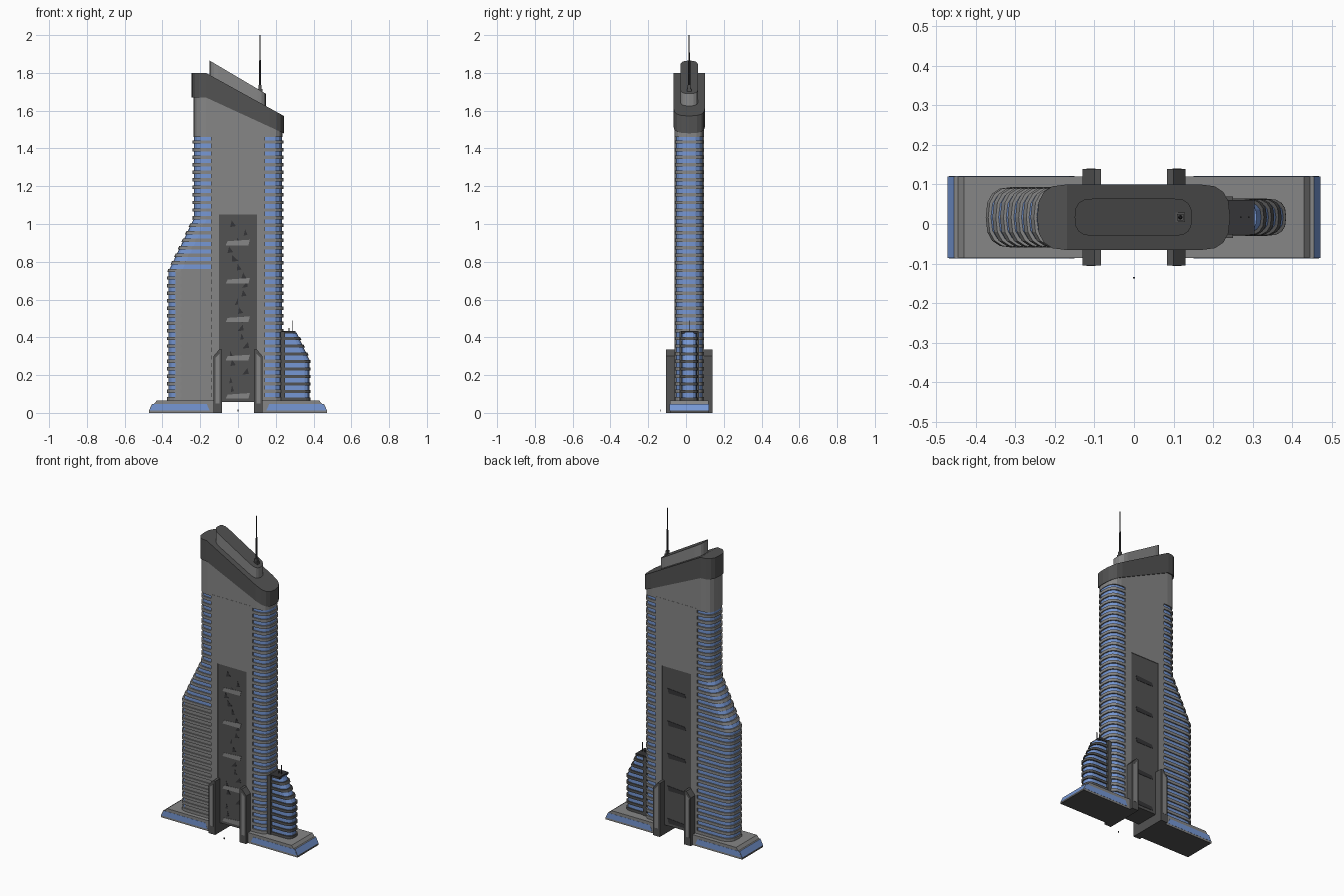
import bpy, bmesh, math, random
from mathutils import Vector

if "Cube" in bpy.data.objects:
    bpy.data.objects.remove(bpy.data.objects["Cube"])
random.seed(4)
CY = 0.017  # centre line of the tower in depth


def material(name, color):
    m = bpy.data.materials.new(name)
    m.use_nodes = True
    m.diffuse_color = (*color, 1)
    m.node_tree.nodes["Principled BSDF"].inputs["Base Color"].default_value = (*color, 1)
    return m


GREY = material("concrete grey", (0.24, 0.24, 0.24))
DARK = material("dark grey", (0.085, 0.085, 0.085))
BLACK = material("charcoal", (0.035, 0.035, 0.038))
BLUE = material("blue glass", (0.18, 0.31, 0.66))


def finish(name, bm, mats, rule=None):
    bmesh.ops.recalc_face_normals(bm, faces=bm.faces)
    bm.normal_update()
    if rule:
        for f in bm.faces:
            f.material_index = rule(f.normal, f.calc_center_median())
    me = bpy.data.meshes.new(name)
    bm.to_mesh(me)
    bm.free()
    for m in mats:
        me.materials.append(m)
    ob = bpy.data.objects.new(name, me)
    bpy.context.collection.objects.link(ob)
    return ob


def loft_into(bm, rings, split=None):
    """Skin a stack of equal rings; split joins two cap vertices where the cap folds."""
    vs = [[bm.verts.new(p) for p in r] for r in rings]
    n = len(vs[0])
    for a, b in zip(vs, vs[1:]):
        for i in range(n):
            bm.faces.new((a[i], a[(i + 1) % n], b[(i + 1) % n], b[i]))
    for cap in (vs[0], vs[-1]):
        bm.faces.new(cap)
        if split:
            bmesh.ops.connect_verts(bm, verts=[cap[i] for i in split])


def nose(x_tip, depth, half, side, steps=8):
    """Rounded end outline, ordered counter-clockwise for side = 1 or -1."""
    pts = []
    for i in range(steps + 1):
        a = math.pi * (i / steps - 0.5)
        c = max(math.cos(a), 0) ** 0.75
        s = math.copysign(abs(math.sin(a)) ** 0.75, a)
        pts.append((x_tip - side * depth * (1 - c), CY + side * half * s))
    return pts


def wing(x_in, x_tip, depth, half, z):
    side = 1 if x_tip > x_in else -1
    pts = [(x_in, CY + side * half)] + [(x_in, CY - side * half)] + nose(x_tip, depth, half, side)
    return [Vector((x, y, z)) for x, y in pts]


def capsule(x0, x1, depth, half, zfun):
    pts = nose(x1, depth, half, 1) + nose(x0, depth, half, -1)
    return [Vector((x, y, zfun(x))) for x, y in pts]


def box_into(bm, x0, x1, y0, y1, z0, z1):
    loft_into(bm, [[Vector(p) for p in ((x0, y0, z), (x1, y0, z), (x1, y1, z), (x0, y1, z))]
                   for z in (z0, z1)])


def box(name, mat, *dims):
    bm = bmesh.new()
    box_into(bm, *dims)
    return finish(name, bm, [mat])


def prism_y(name, profile, y0, y1, mats, rule=None):
    bm = bmesh.new()
    loft_into(bm, [[Vector((x, y, z)) for x, z in profile] for y in (y0, y1)])
    return finish(name, bm, mats, rule)


def lerp(z, z0, z1, a, b):
    t = min(max((z - z0) / (z1 - z0), 0), 1)
    return a + (b - a) * t


# Tip position of each floor-banded volume as a function of height
def west_tip(z):
    return lerp(z, 0.75, 1.03, -0.375, -0.24)


def east_tip(z):
    return 0.24


def annex_tip(z):
    return lerp(z, 0.28, 0.43, 0.385, 0.315)


def banded(name, x_in, tip, depth, half, levels, pitch, thick, slab_mat, rule=None):
    """Glass volume with floor slabs standing proud of it."""
    side = 1 if tip(0) > x_in else -1
    inset = 0.007
    bm = bmesh.new()
    loft_into(bm, [wing(x_in, tip(z) - side * inset, depth, half - inset, z) for z in levels])
    finish(name + "_glass", bm, [BLUE, GREY], rule)
    bm = bmesh.new()
    z = levels[0] + 0.01
    while z + thick <= levels[-1] + 0.012:
        loft_into(bm, [wing(x_in, tip(h), depth, half, h) for h in (z, z + thick)])
        z += pitch
    finish(name + "_floor_slabs", bm, [slab_mat])


banded("west_wing", -0.13, west_tip, 0.07, 0.077, (0.055, 0.75, 1.03, 1.46), 0.04, 0.018, GREY,
       lambda n, c: 1 if n.y < -0.9 and c.z < 0.76 else 0)
banded("east_wing", 0.13, east_tip, 0.07, 0.077, (0.055, 1.46), 0.04, 0.018, GREY)
banded("annex", 0.225, annex_tip, 0.05, 0.047, (0.055, 0.28, 0.425), 0.04, 0.016, DARK)
box("annex_roof", BLACK, 0.235, 0.305, CY - 0.044, CY + 0.044, 0.42, 0.434)
box("annex_spine", DARK, 0.225, 0.25, CY - 0.052, CY + 0.052, 0.06, 0.43)
for i, x in enumerate((0.27, 0.29)):
    box(f"annex_beacon_{i}", BLACK, x - 0.002, x + 0.002, CY - 0.002, CY + 0.002, 0.425, 0.45 + 0.04 * i)

# Central wall: piers and lintel around the recessed panel
bm = bmesh.new()
for s in (-1, 1):
    xs = sorted((s * 0.10, s * 0.143))
    box_into(bm, *xs, CY - 0.078, CY + 0.078, 0.055, 1.05)
box_into(bm, -0.143, 0.143, CY - 0.078, CY + 0.078, 1.05, 1.47)
finish("central_wall", bm, [GREY])
box("recessed_panel", DARK, -0.1, 0.1, CY - 0.074, CY + 0.074, 0.058, 1.05)

# Panel ornaments: slanted light bars on both faces, dark shards on the front
for face, y in (("front", CY - 0.074), ("back", CY + 0.074)):
    bm = bmesh.new()
    for k in range(5):
        z = 0.075 + 0.203 * k
        bar = [(-0.065, z), (0.055, z), (0.063, z + 0.03), (-0.055, z + 0.022)]
        loft_into(bm, [[Vector((x, y + d, h)) for x, h in bar] for d in (-0.002, 0.002)])
    finish(face + "_panel_bars", bm, [GREY if face == "front" else BLACK])
bm = bmesh.new()
for k in range(20):
    z = 0.11 + 0.046 * k
    x = random.uniform(-0.06, 0.03)
    w = random.uniform(0.015, 0.04)
    tri = [(x, z), (x + w, z + 0.005), (x + w * random.random(), z + 0.035)]
    loft_into(bm, [[Vector((a, CY - 0.074 + d, h)) for a, h in tri] for d in (-0.001, 0.001)])
finish("front_panel_shards", bm, [BLACK])


# Sloped crown over the plain upper storey
def slope(left, right):
    return lambda x: lerp(x, -0.17, 0.243, left, right)


FOLD = (9, 17)
bm = bmesh.new()
loft_into(bm, [capsule(-0.236, 0.236, 0.066, 0.077, lambda x: 1.46),
               capsule(-0.236, 0.236, 0.066, 0.077, slope(1.70, 1.51))], FOLD)
finish("upper_storey", bm, [GREY])
bm = bmesh.new()
loft_into(bm, [capsule(-0.245, 0.243, 0.075, 0.083, slope(lo, hi))
               for lo, hi in ((1.67, 1.48), (1.80, 1.572))], FOLD)
finish("crown", bm, [DARK])
bm = bmesh.new()
loft_into(bm, [capsule(-0.15, 0.147, 0.045, 0.047, lambda x, a=a: a - 0.59 * (x + 0.15))
               for a in (1.76, 1.865)])
finish("roof_fin", bm, [GREY, DARK], lambda n, c: 1 if n.z > 0.5 else 0)

# Antenna: stepped square base and tapering mast
for i, (r, z0, z1) in enumerate(((0.012, 1.66, 1.715), (0.008, 1.71, 1.735))):
    box(f"antenna_base_{i}", DARK, 0.117 - r, 0.117 + r, CY - r, CY + r, z0, z1)
bm = bmesh.new()
steps = ((0.006, 1.73), (0.006, 1.86), (0.003, 1.87), (0.0025, 2.0))
loft_into(bm, [[Vector((0.117 + r * math.cos(k * math.pi / 4), CY + r * math.sin(k * math.pi / 4), z))
                for k in range(8)] for r, z in steps])
finish("antenna_mast", bm, [BLACK])

# Mirrored podiums and entrance pylons
for s, label in ((-1, "right"), (1, "left")):
    podium = [(0.1, 0), (0.472, 0), (0.472, 0.012), (0.455, 0.047), (0.445, 0.047),
              (0.43, 0.065), (0.1, 0.065)]
    prism_y(label + "_podium", [(s * x, z) for x, z in podium], CY - 0.103, CY + 0.103, [GREY, BLUE, DARK],
            lambda n, c: 2 if n.z < -0.5 or c.z < 0.01 else (1 if abs(c.x) > 0.46 else 0))
    band = [(0.15, 0.012), (0.468, 0.012), (0.452, 0.046), (0.165, 0.046)]
    for face, y in (("front", CY - 0.103), ("back", CY + 0.103)):
        prism_y(f"{label}_podium_{face}_glass", [(s * x, z) for x, z in band], y - 0.001, y + 0.001, [BLUE])
    pylon = [(0.084, 0), (0.13, 0), (0.13, 0.3), (0.1, 0.335), (0.084, 0.335)]
    prism_y(label + "_pylon", [(s * x, z) for x, z in pylon], CY - 0.122, CY + 0.122, [DARK])
    inlay = [(0.097, 0.05), (0.12, 0.05), (0.12, 0.29), (0.097, 0.315)]
    for face, y in (("front", CY - 0.122), ("back", CY + 0.122)):
        prism_y(f"{label}_pylon_{face}_inlay", [(s * x, z) for x, z in inlay], y - 0.001, y + 0.001, [GREY])

# Small kerb marker in front of the entrance
box("entrance_marker", BLACK, -0.003, 0.003, -0.138, -0.134, 0.008, 0.018)
